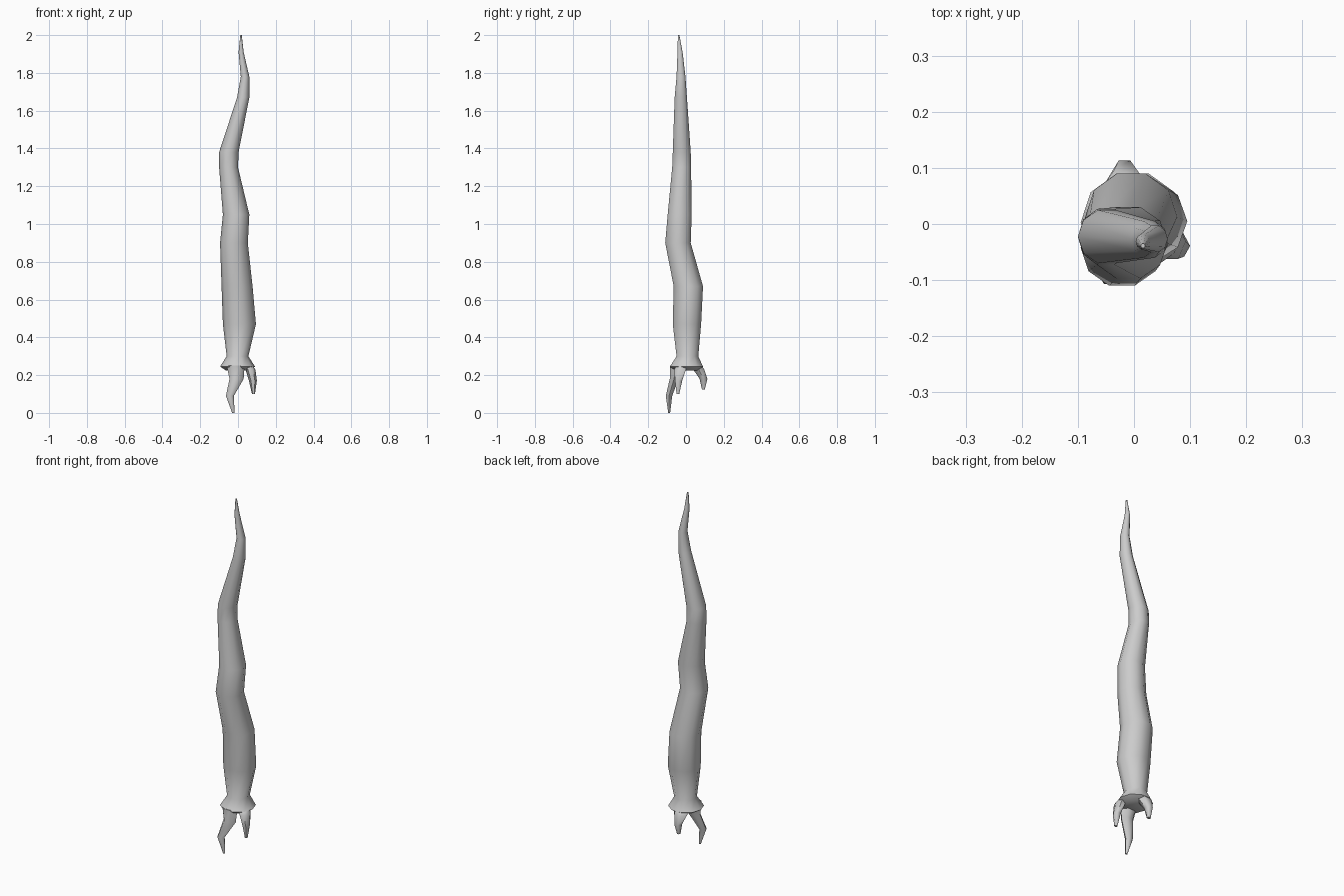
import bpy, bmesh, math
from mathutils import Vector


def tube(name, rings, sides, angle):
    """Loft through rings given as (z, x_min, x_max, y_min, y_max)."""
    bm = bmesh.new()
    loops = []
    # a ring with vertices on the x axis has flats at its y extremes
    top = max(math.sin(2 * math.pi * i / sides) for i in range(sides))
    for z, x0, x1, y0, y1 in rings:
        loop = []
        for i in range(sides):
            a = 2 * math.pi * i / sides
            loop.append(bm.verts.new(Vector((
                (x0 + x1) / 2 + (x1 - x0) / 2 * math.cos(a),
                (y0 + y1) / 2 + (y1 - y0) / 2 * math.sin(a) / top, z))))
        loops.append(loop)
    for low, high in zip(loops, loops[1:]):
        for i in range(sides):
            j = (i + 1) % sides
            bm.faces.new((low[i], low[j], high[j], high[i]))
    bm.faces.new(loops[0])
    bm.faces.new(loops[-1])
    bmesh.ops.recalc_face_normals(bm, faces=bm.faces)
    mesh = bpy.data.meshes.new(name)
    bm.to_mesh(mesh)
    bm.free()
    obj = bpy.data.objects.new(name, mesh)
    bpy.context.collection.objects.link(obj)
    bpy.ops.object.select_all(action='DESELECT')
    obj.select_set(True)
    bpy.context.view_layer.objects.active = obj
    bpy.ops.object.shade_smooth_by_angle(angle=math.radians(angle))
    return obj


# Twisting stalk with a flared collar at the bottom
tube("stalk", [
    (0.225, -0.065, 0.06, -0.06, 0.06),
    (0.245, -0.095, 0.09, -0.085, 0.09),
    (0.30, -0.06, 0.055, -0.05, 0.065),
    (0.47, -0.08, 0.095, -0.07, 0.08),
    (0.67, -0.087, 0.077, -0.065, 0.09),
    (0.90, -0.095, 0.052, -0.11, 0.025),
    (1.05, -0.08, 0.06, -0.097, 0.03),
    (1.30, -0.10, 0.00, -0.073, 0.027),
    (1.38, -0.10, 0.003, -0.07, 0.025),
    (1.67, -0.005, 0.06, -0.06, 0.005),
    (1.78, 0.015, 0.06, -0.05, -0.003),
    (1.91, 0.003, 0.03, -0.045, -0.018),
    (2.00, 0.012, 0.02, -0.043, -0.035),
], 10, 60)

# Long front claw
tube("front_claw", [
    (0.00, -0.031, -0.018, -0.094, -0.084),
    (0.09, -0.064, -0.022, -0.107, -0.073),
    (0.18, -0.045, 0.030, -0.086, -0.040),
    (0.25, -0.060, 0.035, -0.085, -0.025),
], 6, 60)

# Right claw
tube("right_claw", [
    (0.10, 0.074, 0.090, -0.050, -0.036),
    (0.17, 0.058, 0.100, -0.058, -0.020),
    (0.23, 0.040, 0.092, -0.062, 0.000),
    (0.26, 0.020, 0.070, -0.045, 0.010),
], 6, 60)

# Back claw
tube("back_claw", [
    (0.125, -0.030, -0.008, 0.084, 0.100),
    (0.18, -0.038, 0.004, 0.072, 0.113),
    (0.23, -0.055, 0.025, 0.038, 0.097),
    (0.26, -0.045, 0.025, 0.020, 0.078),
], 6, 60)
